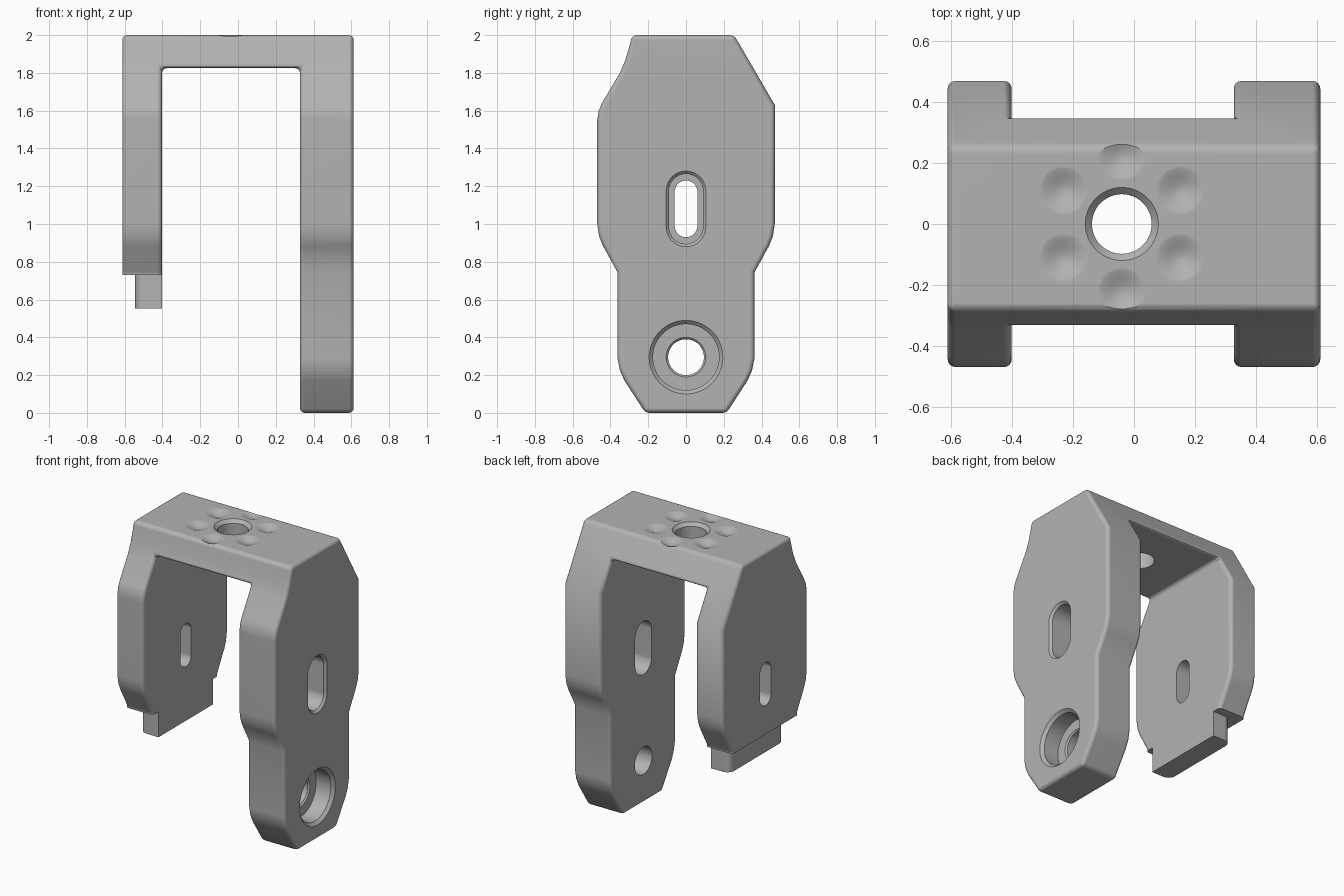
import bpy, bmesh, math

cube = bpy.data.objects.get("Cube")
if cube:
    bpy.data.objects.remove(cube, do_unlink=True)

# One plain grey for the whole bracket
grey = bpy.data.materials.new("plain_grey")
grey.use_nodes = True
colour = (0.45, 0.45, 0.45, 1)
grey.diffuse_color = colour
grey.node_tree.nodes["Principled BSDF"].inputs["Base Color"].default_value = colour


def make_object(name, bm):
    bmesh.ops.recalc_face_normals(bm, faces=bm.faces)
    mesh = bpy.data.meshes.new(name)
    bm.to_mesh(mesh)
    bm.free()
    mesh.materials.append(grey)
    obj = bpy.data.objects.new(name, mesh)
    bpy.context.collection.objects.link(obj)
    return obj


def loft(name, sections):
    """Skin closed rings of equal point count and cap both ends."""
    bm = bmesh.new()
    rings = [[bm.verts.new(p) for p in ring] for ring in sections]
    n = len(rings[0])
    for a, b in zip(rings, rings[1:]):
        for i in range(n):
            j = (i + 1) % n
            bm.faces.new((a[i], a[j], b[j], b[i]))
    bm.faces.new(rings[0][::-1])
    bm.faces.new(rings[-1])
    return make_object(name, bm)


def box(name, x, y, z):
    corners = [(y[0], z[0]), (y[1], z[0]), (y[1], z[1]), (y[0], z[1])]
    return loft(name, [[(px, *c) for c in corners] for px in x])


def side_hole(name, z, half, steps):
    """Cutter along x from (x, radius) steps; half stretches it into a slot."""
    sections = []
    for x, r in steps:
        ring = []
        for i in range(48):
            a = 2 * math.pi * (i + 0.5) / 48
            stretch = half if math.sin(a) > 0 else -half
            ring.append((x, r * math.cos(a), z + stretch + r * math.sin(a)))
        sections.append(ring)
    return loft(name, sections)


def top_hole(name, x, y, steps, n=48):
    """Round cutter along z from (z, radius) steps."""
    angles = [2 * math.pi * i / n for i in range(n)]
    return loft(name, [[(x + r * math.cos(a), y + r * math.sin(a), z) for a in angles]
                       for z, r in steps])


def apply(obj, mod):
    bpy.context.view_layer.objects.active = obj
    bpy.ops.object.modifier_apply(modifier=mod.name)


def cut(obj, cutter):
    mod = obj.modifiers.new("cut", 'BOOLEAN')
    mod.operation = 'DIFFERENCE'
    mod.solver = 'EXACT'
    mod.object = cutter
    apply(obj, mod)
    bpy.data.objects.remove(cutter, do_unlink=True)


# Bracket body: side outline drawn as (y, z), extruded across the width
lower = [(0.215, 0), (0.325, 0.17), (0.35, 0.225), (0.363, 0.29), (0.363, 0.745),
         (0.44, 0.885), (0.46, 0.935), (0.47, 1.0)]
back = [(0.47, 1.63), (0.255, 2)]
front = [(-0.285, 2), (-0.3, 1.94), (-0.32, 1.87), (-0.35, 1.8),
         (-0.445, 1.64), (-0.462, 1.6), (-0.47, 1.55)]
outline = lower + back + front + [(-y, z) for y, z in reversed(lower)]
body = loft("bracket_body", [[(x, y, z) for y, z in outline] for x in (-0.612, 0.612)])

# Opening between the arms, then rounded rims
cut(body, box("opening", (-0.402, 0.328), (-1, 1), (-1, 1.825)))
bevel = body.modifiers.new("rims", 'BEVEL')
bevel.width = 0.025
bevel.segments = 4
bevel.limit_method = 'ANGLE'
bevel.angle_limit = math.radians(42)
bevel.use_clamp_overlap = False
apply(body, bevel)

# Short arm end
cut(body, box("short_end", (-1, -0.2), (-1, 1), (-1, 0.73)))

# Slots in both arms and the stepped pivot hole in the long arm
cut(body, side_hole("short_slot", 1.08, 0.09, [(-0.8, 0.06), (-0.2, 0.06)]))
cut(body, side_hole("long_slot", 1.08, 0.095,
                    [(0.2, 0.09), (0.597, 0.09), (0.652, 0.145)]))
cut(body, side_hole("pivot_hole", 0.295, 0,
                    [(0.2, 0.095), (0.47, 0.095), (0.48, 0.105), (0.48, 0.175),
                     (0.592, 0.175), (0.652, 0.235)]))

# Top hole with its ring of six soft dimples
hole_x = -0.04
cut(body, top_hole("top_hole", hole_x, 0, [(1.7, 0.098), (1.978, 0.098), (2.05, 0.17)]))
bowl = [(2.001 - 0.012 * (1 + math.cos(math.pi * k / 10)), 0.09 * k / 10 + 0.001)
        for k in range(11)] + [(2.05, 0.092)]
for k in range(6):
    a = math.radians(30 + 60 * k)
    cut(body, top_hole("dimple", hole_x + 0.222 * math.cos(a), 0.222 * math.sin(a), bowl, 32))

# Tongue below the short arm, rounded on its outer corners
tongue = box("short_arm_tongue", (-0.545, -0.402), (-0.3, 0.3), (0.553, 0.73))
bm = bmesh.new()
bm.from_mesh(tongue.data)
corners = [e for e in bm.edges
           if all(v.co.x < -0.5 for v in e.verts)
           and abs(e.verts[0].co.z - e.verts[1].co.z) > 0.1]
bmesh.ops.bevel(bm, geom=corners, offset=0.05, segments=5, profile=0.5, affect='EDGES')
bm.to_mesh(tongue.data)
bm.free()

# Smooth shading with crisp edges and flat large faces
for obj in (body, tongue):
    bpy.ops.object.select_all(action='DESELECT')
    obj.select_set(True)
    bpy.context.view_layer.objects.active = obj
    bpy.ops.object.shade_smooth_by_angle(angle=math.radians(32))
    weighted = obj.modifiers.new("weighted_normals", 'WEIGHTED_NORMAL')
    weighted.keep_sharp = True
